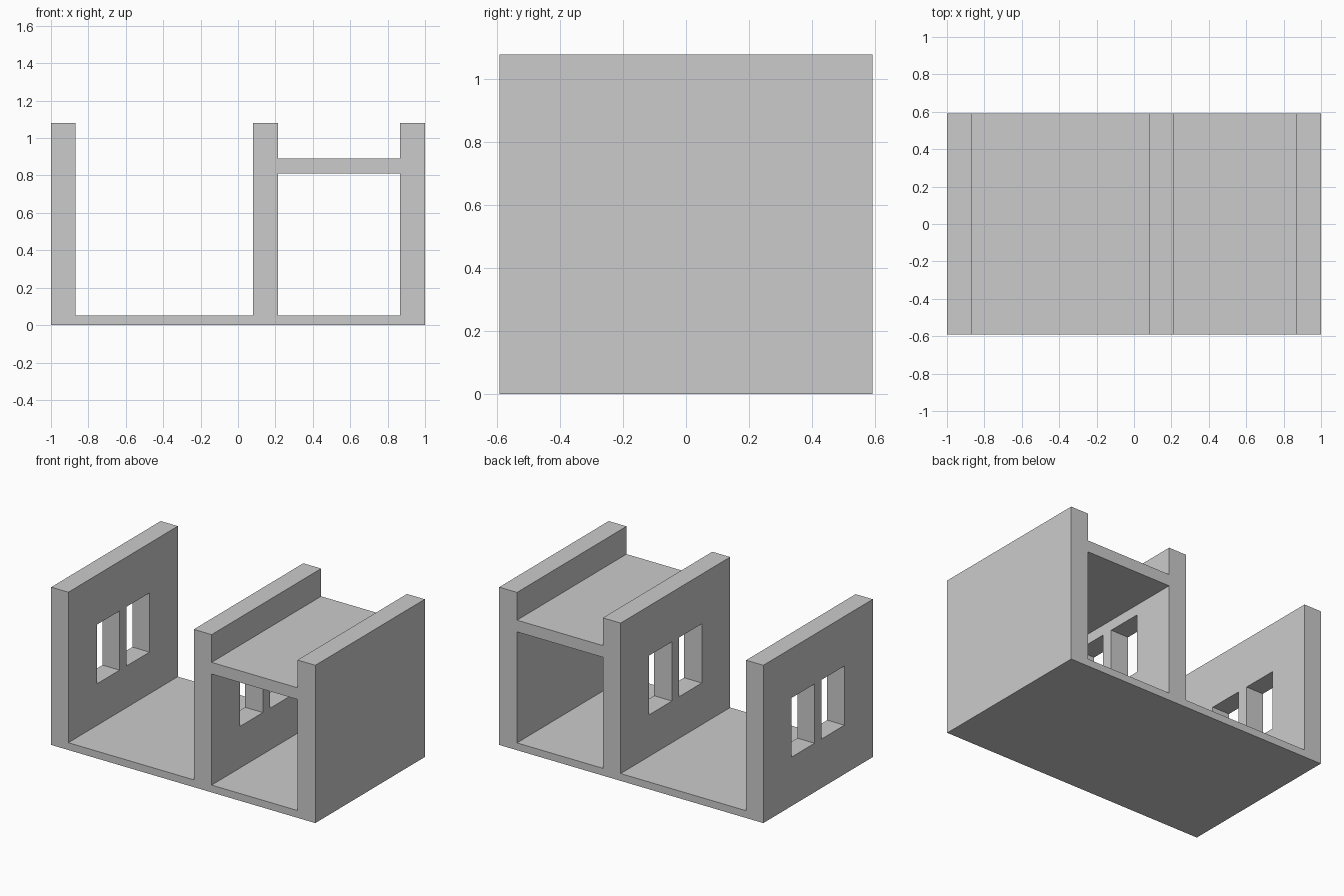
import bpy, bmesh
from math import radians

if "Cube" in bpy.data.objects:
    bpy.data.objects.remove(bpy.data.objects["Cube"])

DEPTH = 1.184                                   # front to back
XS = [-1.0, -0.87, 0.08, 0.215, 0.865, 1.0]     # wall face positions
ZS = [0.0, 0.05, 0.81, 0.89, 1.08]              # floor top, slab, wall top
WALLS, ROOM = (0, 2, 4), 3


def add_object(name, bm):
    bmesh.ops.recalc_face_normals(bm, faces=bm.faces)
    mesh = bpy.data.meshes.new(name)
    bm.to_mesh(mesh)
    bm.free()
    obj = bpy.data.objects.new(name, mesh)
    bpy.context.collection.objects.link(obj)
    return obj


def box(name, x0, x1, y0, y1, z0, z1):
    bm = bmesh.new()
    bmesh.ops.create_cube(bm, size=1)
    for v in bm.verts:
        v.co = ((x0 + x1) / 2 + v.co.x * (x1 - x0),
                (y0 + y1) / 2 + v.co.y * (y1 - y0),
                (z0 + z1) / 2 + v.co.z * (z1 - z0))
    return add_object(name, bm)


# Building shell: front section of floor, three walls and room ceiling, extruded back
bm = bmesh.new()
for i in range(len(XS) - 1):
    for j in range(len(ZS) - 1):
        is_floor = j == 0
        is_ceiling = i == ROOM and j == 2
        if i in WALLS or is_floor or is_ceiling:
            corners = [(XS[i], ZS[j]), (XS[i + 1], ZS[j]),
                       (XS[i + 1], ZS[j + 1]), (XS[i], ZS[j + 1])]
            bm.faces.new([bm.verts.new((x, -DEPTH / 2, z)) for x, z in corners])
bmesh.ops.remove_doubles(bm, verts=bm.verts, dist=1e-4)
extruded = bmesh.ops.extrude_face_region(bm, geom=bm.faces[:])["geom"]
bmesh.ops.translate(bm, vec=(0, DEPTH, 0),
                    verts=[g for g in extruded if isinstance(g, bmesh.types.BMVert)])
bmesh.ops.dissolve_limit(bm, angle_limit=radians(1), verts=bm.verts, edges=bm.edges)
shell = add_object("building_shell", bm)

# Window pairs: each cutter passes through the left and middle walls
for side, y0, y1 in (("front", -0.285, -0.038), ("back", 0.038, 0.285)):
    cutter = box(side + "_window_cutter", -1.1, 0.4, y0, y1, 0.335, 0.74)
    cutter.hide_render = True
    cutter.display_type = 'WIRE'
    mod = shell.modifiers.new(side + "_windows", 'BOOLEAN')
    mod.operation = 'DIFFERENCE'
    mod.solver = 'EXACT'
    mod.object = cutter
